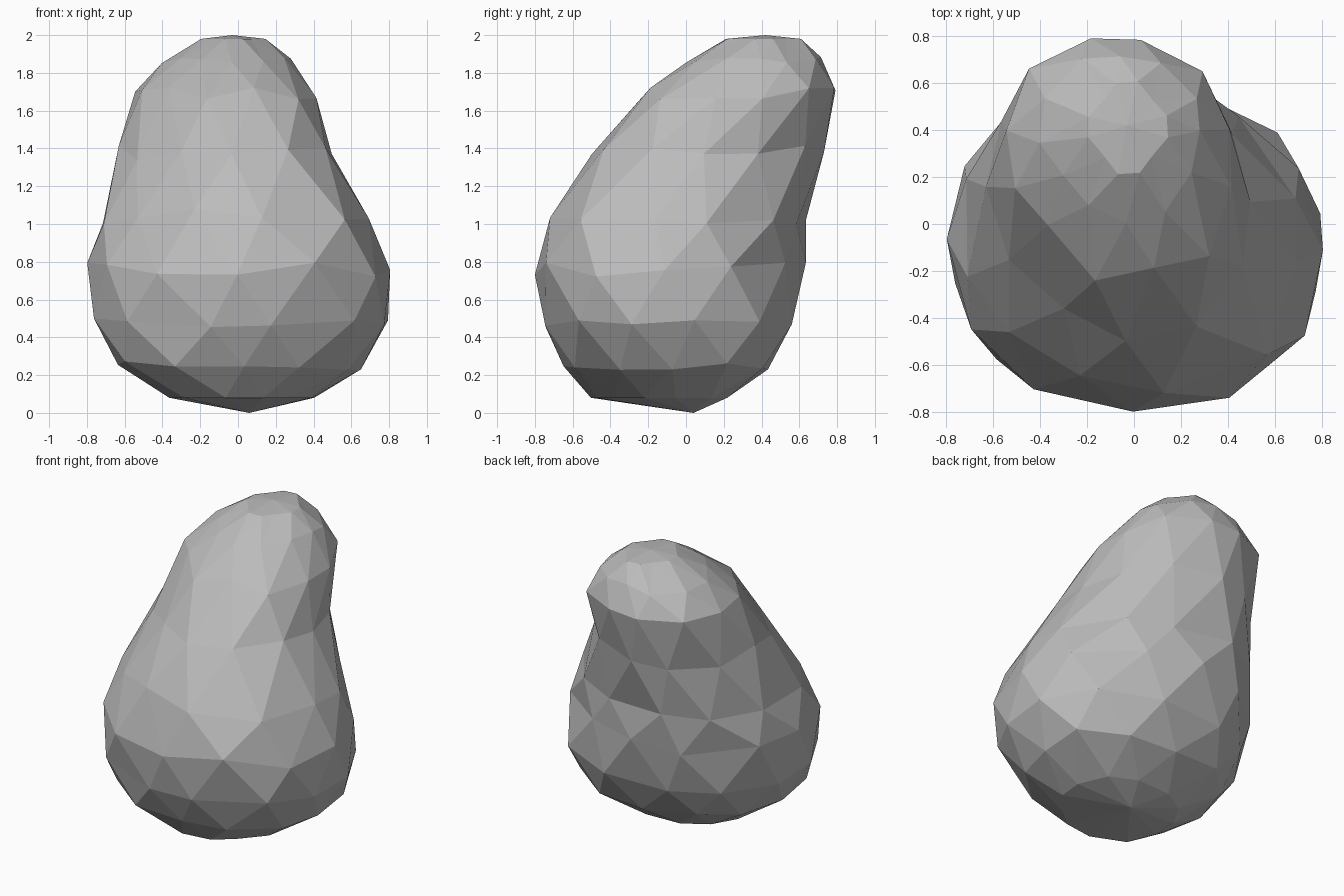
import bpy
import bmesh
import math
import random
from mathutils import Vector

random.seed(4)

default_cube = bpy.data.objects.get("Cube")
if default_cube:
    bpy.data.objects.remove(default_cube, do_unlink=True)

# Outline of the boulder: height, x and y limits of each level, then the
# fullness of its corners: back left, back right, front right, front left
LEVELS = [
    (.08, -.36, .40, -.50, .22, .08, 0, .08, -.12),
    (.25, -.62, .67, -.64, .45, .11, 0, .14, .03),
    (.48, -.76, .79, -.75, .57, .04, 0, .05, .04),
    (.76, -.79, .79, -.79, .63, -.03, .01, .02, .08),
    (1.03, -.73, .68, -.71, .66, -.01, .01, -.06, .12),
    (1.38, -.63, .48, -.48, .72, -.05, .01, -.18, .13),
    (1.70, -.54, .40, -.22, .79, .06, .09, -.12, .10),
    (1.87, -.38, .28, .03, .72, .03, .04, -.08, .04),
    (1.98, -.20, .15, .20, .62, -.2, -.2, -.2, -.2),
]
SIDES = 12


def valley(angle, z):
    """Depth of the hollow that runs down between the head and the shoulder."""
    across = (angle - math.radians(68)) / .4
    along = (z - .97) / .25
    return .09 * math.exp(-across ** 2 - along ** 2)


def surface_point(level, angle):
    """Point on the rock at a fractional level and an angle around it."""
    index = min(int(level), len(LEVELS) - 2)
    mix = level - index
    z, left, right, front, back, *corners = (
        a + (b - a) * mix for a, b in zip(LEVELS[index], LEVELS[index + 1]))
    angle %= math.tau
    corner = corners[int(angle / (math.pi / 2)) % 4]
    swell = 1.02 + corner * math.sin(2 * angle) ** 2 - valley(angle, z)
    x = (left + right) / 2 + (right - left) / 2 * math.cos(angle) * swell
    y = (front + back) / 2 + (back - front) / 2 * math.sin(angle) * swell
    return Vector((x, y, z))


# Staggered rings with uneven spacing, joined by triangles
bm = bmesh.new()
rings = []
last = len(LEVELS) - 1
for i in range(len(LEVELS)):
    loose = 0 if i in (0, last) else .14
    ring = []
    for j in range(SIDES):
        angle = (j + (i + 1) % 2 / 2 + random.uniform(-.13, .13)) * math.tau / SIDES
        ring.append(bm.verts.new(
            surface_point(i + random.uniform(-loose, loose), angle)))
    rings.append(ring)

for i, (lower, upper) in enumerate(zip(rings, rings[1:])):
    aligned, offset = (lower, upper) if i % 2 else (upper, lower)
    for j in range(SIDES):
        k = (j + 1) % SIDES
        bm.faces.new((aligned[j], aligned[k], offset[j]))
        bm.faces.new((offset[j], aligned[k], offset[k]))

# Close the underside and the crown
for ring, tip in ((rings[0], (.06, .04, 0)), (rings[-1], (-.03, .42, 2))):
    centre = bm.verts.new(tip)
    for j in range(SIDES):
        bm.faces.new((ring[j], ring[(j + 1) % SIDES], centre))

bmesh.ops.recalc_face_normals(bm, faces=bm.faces)
mesh = bpy.data.meshes.new("boulder")
bm.to_mesh(mesh)
bm.free()

# Plain grey stone
stone = bpy.data.materials.new("stone grey")
stone.use_nodes = True
colour = (.5, .5, .5, 1)
stone.diffuse_color = colour
for node in stone.node_tree.nodes:
    if node.type == 'BSDF_PRINCIPLED':
        node.inputs["Base Color"].default_value = colour
mesh.materials.append(stone)

boulder = bpy.data.objects.new("boulder", mesh)
bpy.context.scene.collection.objects.link(boulder)
